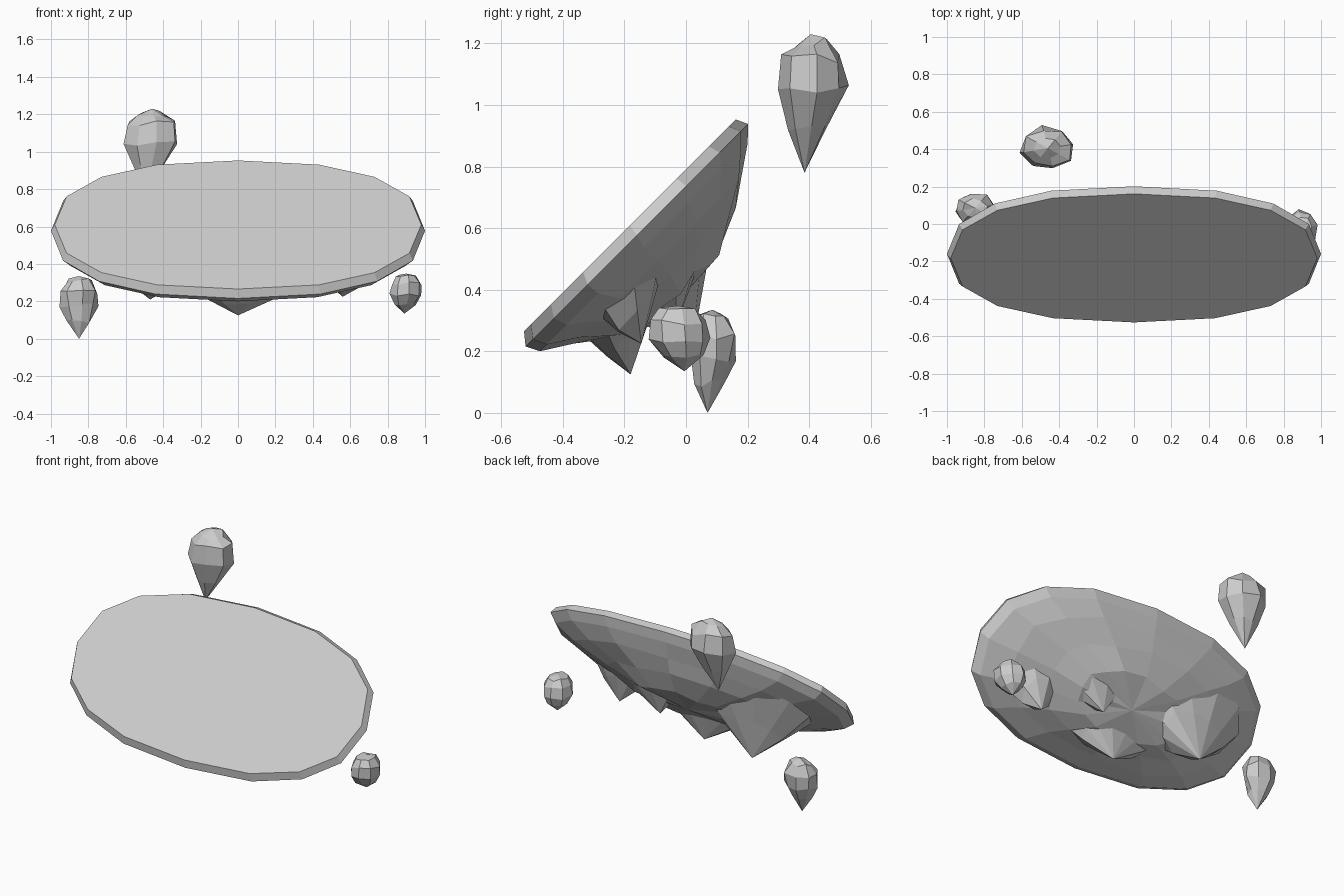
import bpy, bmesh, math, random
from mathutils import Vector

if "Cube" in bpy.data.objects:
    bpy.data.objects.remove(bpy.data.objects["Cube"])

random.seed(4)
S = math.sqrt(0.5)


def tilt(x, u, v):
    """Island space (x, up the slope, along the normal) to world."""
    return Vector((x, (u - v) * S, (u + v) * S))


def spow(a, p):
    return math.copysign(abs(a) ** p, a)


def oval(cx, cu, v, rx, ru, n, power=1.0, jit=0.0):
    pts = []
    for i in range(n):
        a = 2 * math.pi * i / n
        k = 1 + random.uniform(-jit, jit)
        pts.append(tilt(cx + rx * k * spow(math.cos(a), power),
                        cu + ru * k * spow(math.sin(a), power),
                        v + random.uniform(-jit, jit) * 0.15))
    return pts


def loft(name, rings):
    """Skin a list of rings; a ring with one point closes to a tip."""
    bm = bmesh.new()
    vr = [[bm.verts.new(p) for p in r] for r in rings]
    for a, b in zip(vr, vr[1:]):
        n = max(len(a), len(b))
        for i in range(n):
            j = (i + 1) % n
            if len(a) == 1:
                bm.faces.new((a[0], b[i], b[j]))
            elif len(b) == 1:
                bm.faces.new((a[i], a[j], b[0]))
            else:
                bm.faces.new((a[i], a[j], b[j], b[i]))
    for end in (vr[0], vr[-1]):
        if len(end) > 1:
            bm.faces.new(end)
    bmesh.ops.recalc_face_normals(bm, faces=bm.faces)
    me = bpy.data.meshes.new(name)
    bm.to_mesh(me)
    bm.free()
    ob = bpy.data.objects.new(name, me)
    bpy.context.collection.objects.link(ob)
    return ob


# Tilted island: flat top, bevelled rim, shallow rocky bowl underneath
spec = [(.302, .56, .98, .486, 0), (.295, .521, 1.0, .511, 0),
        (.283, .477, .955, .477, 0), (.285, .418, .80, .39, .03),
        (.28, .355, .58, .29, .06), (.26, .295, .34, .18, .08)]
rings = [oval(0, cu, v, rx, ru, 16, .85, j) for cu, v, rx, ru, j in spec]
loft("island", rings + [[tilt(0, .25, .275)]])


# Hanging spikes under the island, flared where they meet the bowl
def spike(name, base, radii, tip, n=9, flare=.5):
    cx, cu, v = base
    t = Vector(tip)
    bot = oval(cx, cu, v, radii[0], radii[1], n, 1, .05)
    mid = []
    for p in bot:
        k = flare + random.uniform(-.05, .05)
        c = tilt(cx, cu, v).lerp(t, .5)
        mid.append(c + (p - tilt(cx, cu, v)) * k)
    loft(name, [bot, mid, [t]])


spike("spike_front", (0, .14, .41), (.40, .20), (0, -.18, .125), 10, .52)
spike("spike_left", (-.43, .34, .42), (.40, .25), (-.47, .02, .21), 10, .52)
spike("spike_right", (.58, .19, .43), (.17, .17), (.56, -.145, .225), 7, .6)
spike("spike_middle", (.30, .34, .39), (.27, .20), (.2, -.03, .29), 7, .5)


# Floating teardrop boulders pointing down
def boulder(name, tip, centre, radii, height, profile, n=8):
    tx, ty, tz = tip
    rs = [[Vector(tip)]]
    for f, r in profile:
        w = min(1, f * 1.6)
        ox = tx + (centre[0] - tx) * w
        oy = ty + (centre[1] - ty) * w
        ring = []
        for i in range(n):
            a = 2 * math.pi * (i + .25) / n
            k = r * random.uniform(.86, 1.06)
            ring.append(Vector((ox + radii[0] * k * math.cos(a),
                                oy + radii[1] * k * math.sin(a),
                                tz + height * (f + random.uniform(-.04, .04)))))
        rs.append(ring)
    rs.append([Vector((centre[0], centre[1], tz + height))])
    loft(name, rs)


boulder("boulder_high", (-.495, .385, .78), (-.46, .405), (.15, .12), .45,
        [(.3, .57), (.6, 1), (.82, .9), (.94, .5)])
boulder("boulder_left", (-.85, .07, 0), (-.85, .085), (.112, .085), .335,
        [(.28, .6), (.52, .92), (.74, 1), (.93, .6)])
boulder("boulder_right", (.89, -.005, .135), (.9, -.025), (.085, .1), .213,
        [(.22, .68), (.48, 1), (.75, .97), (.94, .65)])
